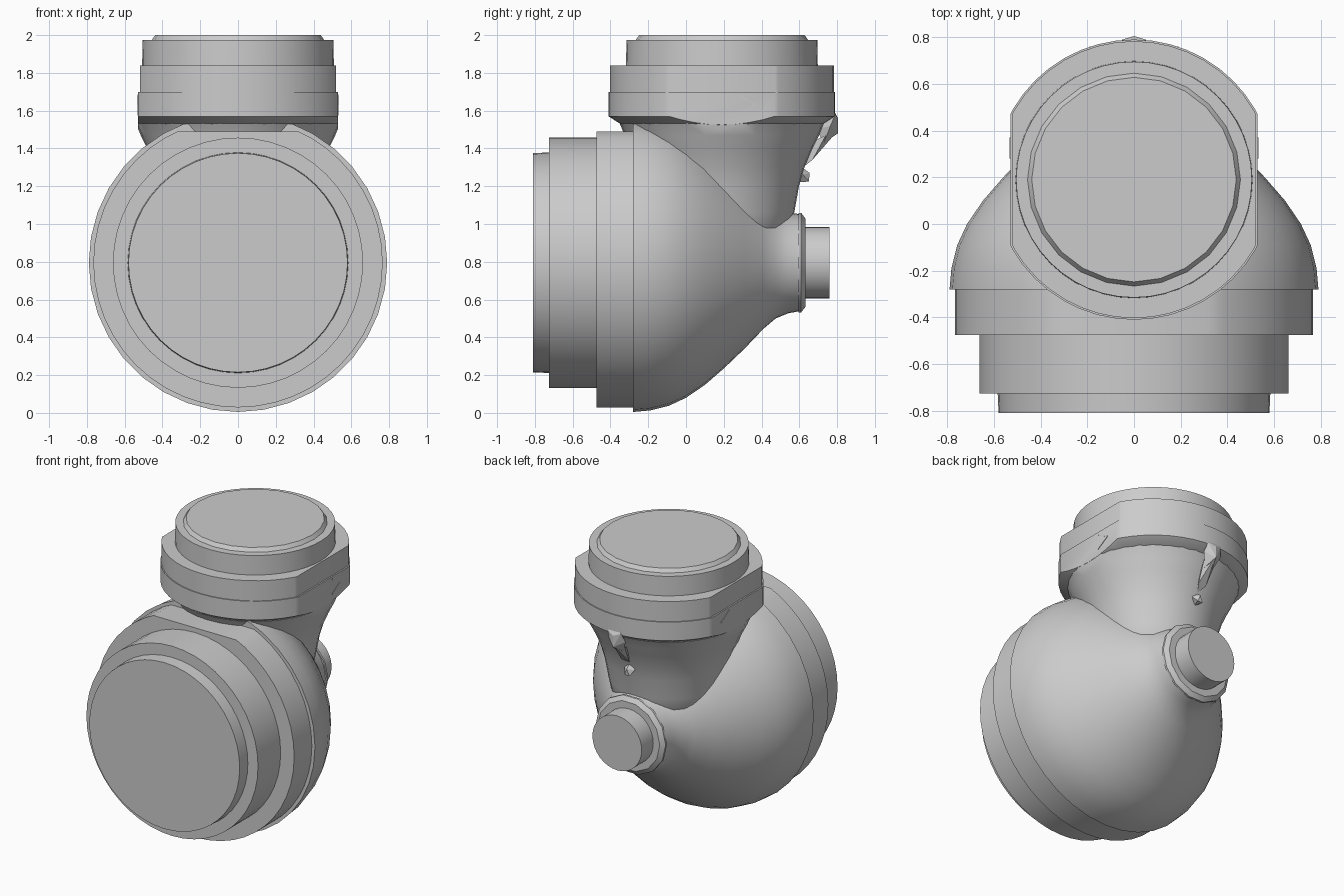
import bpy, bmesh, math
from mathutils import Vector

if "Cube" in bpy.data.objects:
    bpy.data.objects.remove(bpy.data.objects["Cube"], do_unlink=True)

grey = bpy.data.materials.new("plain grey")
grey.use_nodes = True
grey.diffuse_color = (0.6, 0.6, 0.6, 1)
grey.node_tree.nodes["Principled BSDF"].inputs["Base Color"].default_value = (0.6, 0.6, 0.6, 1)

BODY_Z = 0.795   # height of the horizontal axis
NECK_Y = 0.19    # depth of the vertical axis


def finish(name, bm, sharp=30):
    """Shade smooth with sharp edges kept, then link as an object."""
    bmesh.ops.recalc_face_normals(bm, faces=bm.faces)
    for f in bm.faces:
        f.smooth = True
    for e in bm.edges:
        e.smooth = e.calc_face_angle(math.pi) < math.radians(sharp)
    mesh = bpy.data.meshes.new(name)
    bm.to_mesh(mesh)
    bm.free()
    mesh.materials.append(grey)
    obj = bpy.data.objects.new(name, mesh)
    bpy.context.collection.objects.link(obj)
    return obj


def clip(bm, co, normal):
    """Cut away everything beyond a plane and close the cut."""
    cut = bmesh.ops.bisect_plane(bm, geom=bm.verts[:] + bm.edges[:] + bm.faces[:],
                                 plane_co=co, plane_no=normal, clear_outer=True)
    edges = [g for g in cut["geom_cut"] if isinstance(g, bmesh.types.BMEdge)]
    if edges:
        bmesh.ops.edgeloop_fill(bm, edges=edges)


def lathe(name, profile, axis, sides, flats=(), sharp=30):
    """Revolve (radius, position) pairs round the body or neck axis."""
    bm = bmesh.new()
    rings = []
    for r, h in profile:
        ring = []
        for i in range(sides):
            a = math.tau * i / sides
            u, v = r * math.cos(a), r * math.sin(a)
            co = (u, h, BODY_Z + v) if axis == "y" else (u, NECK_Y + v, h)
            ring.append(bm.verts.new(co))
        rings.append(ring)
    for a, b in zip(rings, rings[1:]):
        for i in range(sides):
            j = (i + 1) % sides
            bm.faces.new((a[i], a[j], b[j], b[i]))
    bm.faces.new(rings[0])
    bm.faces.new(rings[-1])
    for co, normal in flats:
        clip(bm, co, normal)
    return finish(name, bm, sharp)


def hull(name, points):
    """Faceted lump around a few points."""
    bm = bmesh.new()
    for p in points:
        bm.verts.new(p)
    res = bmesh.ops.convex_hull(bm, input=bm.verts[:])
    bmesh.ops.delete(bm, geom=[g for g in res["geom_interior"]
                               if isinstance(g, bmesh.types.BMVert)], context="VERTS")
    return finish(name, bm, 15)


def top_flat(z):
    return [((0, 0, z), (0, 0, 1))]


def side_flats(x):
    return [((x, 0, 0), (1, 0, 0)), ((-x, 0, 0), (-1, 0, 0))]


# Stepped front of the body
lathe("front_cap", [(0.58, -0.81), (0.585, -0.7)], "y", 48)
lathe("front_ring", [(0.662, -0.725), (0.662, -0.45)], "y", 48)
lathe("body_rim", [(0.766, -0.475), (0.766, -0.26)], "y", 48, top_flat(1.49))

# Rounded bowl tapering to the rear port
lathe("body_bowl", [(0.79, -0.28), (0.782, -0.19), (0.757, -0.09), (0.715, 0.0),
                    (0.647, 0.1), (0.56, 0.2), (0.455, 0.31), (0.35, 0.41),
                    (0.295, 0.475), (0.268, 0.54), (0.255, 0.61)],
      "y", 36, top_flat(1.53))

# Rear port
lathe("port_flange", [(0.27, 0.595), (0.27, 0.61), (0.24, 0.632)], "y", 14)
lathe("port_stub", [(0.19, 0.6), (0.19, 0.76)], "y", 32)

# Neck rising out of the bowl
lathe("neck", [(0.25, 0.8), (0.36, 0.95), (0.383, 1.06), (0.408, 1.2), (0.437, 1.3),
               (0.48, 1.4), (0.515, 1.47), (0.54, 1.53), (0.56, 1.56)],
      "z", 36, side_flats(0.529))

# Flange with flat sides, collar and top cap
lathe("flange_lower", [(0.5, 1.52), (0.53, 1.525), (0.6, 1.57), (0.6, 1.7)],
      "z", 48, side_flats(0.53))
lathe("flange_upper", [(0.593, 1.69), (0.593, 1.84)], "z", 48, side_flats(0.52))
lathe("collar", [(0.508, 1.82), (0.505, 1.975)], "z", 48)
lathe("top_cap", [(0.456, 1.96), (0.456, 1.975), (0.438, 2.0)], "z", 24)

# Arrow marks on the flat sides
for side, label in ((1, "left"), (-1, "right")):
    for end, part in ((1, "upper"), (-1, "lower")):
        bm = bmesh.new()
        tip, tail = Vector((0.37, 1.63)), Vector((0.28, 1.63 + end * 0.052))
        across = Vector((0, 0.004))
        loop = [tip - across, tip + across, tail + across, tail - across]
        face = bm.faces.new([bm.verts.new((side * 0.528, p.x, p.y)) for p in loop])
        ext = bmesh.ops.extrude_face_region(bm, geom=[face])
        for v in ext["geom"]:
            if isinstance(v, bmesh.types.BMVert):
                v.co.x += side * 0.005
        finish(f"{label}_arrow_{part}", bm)

# Faceted lug behind the neck, with a narrow stem and a small bead
hull("lug_head", [(0, 0.76, 1.64), (-0.05, 0.79, 1.58), (0.05, 0.79, 1.58),
                  (-0.07, 0.765, 1.52), (0.065, 0.765, 1.52), (0, 0.805, 1.56),
                  (0, 0.805, 1.48), (-0.03, 0.73, 1.43), (0.03, 0.73, 1.43),
                  (0, 0.69, 1.5)])
hull("lug_stem", [(-0.045, 0.74, 1.47), (0.045, 0.74, 1.47), (0, 0.8, 1.49),
                  (-0.03, 0.67, 1.34), (0.03, 0.67, 1.34), (0, 0.62, 1.3),
                  (0, 0.64, 1.42)])
hull("lug_bead", [(0, 0.6, 1.31), (-0.04, 0.62, 1.26), (0.04, 0.62, 1.26),
                  (0, 0.655, 1.27), (-0.02, 0.65, 1.225), (0.02, 0.65, 1.225),
                  (0, 0.59, 1.22)])
